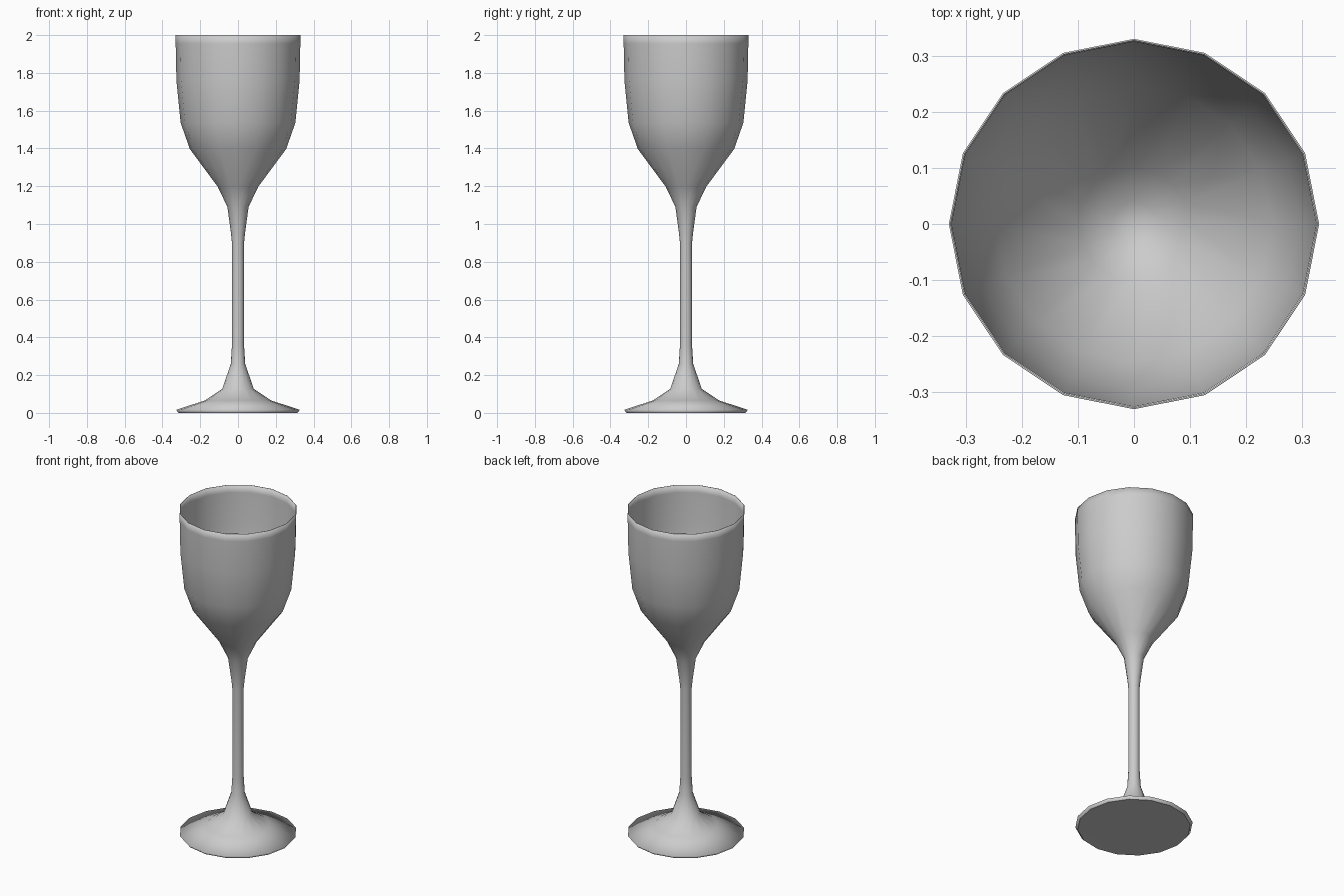
import bpy, bmesh
from math import cos, sin, tau

if "Cube" in bpy.data.objects:
    bpy.data.objects.remove(bpy.data.objects["Cube"])

SIDES = 16

# Profile (radius, height): underside, foot, stem, outer bowl, rim, inner bowl
foot = [(0.0, 0.004), (0.315, 0.0), (0.328, 0.016), (0.175, 0.066), (0.083, 0.128)]
stem = [(0.038, 0.26), (0.032, 0.36), (0.032, 0.90), (0.037, 0.95), (0.056, 1.09)]
bowl = [(0.107, 1.197), (0.255, 1.397), (0.304, 1.537), (0.326, 1.76), (0.33, 1.955), (0.33, 2.0)]
inside = [(0.327, 2.0), (0.325, 1.955), (0.32, 1.76), (0.297, 1.54), (0.247, 1.403),
          (0.10, 1.208), (0.04, 1.17), (0.0, 1.16)]


def lathe(name, profile):
    bm = bmesh.new()
    rings = []
    for r, z in profile:
        n = SIDES if r > 0 else 1
        rings.append([bm.verts.new((r * cos(tau * i / SIDES), r * sin(tau * i / SIDES), z))
                      for i in range(n)])
    for a, b in zip(rings, rings[1:]):
        for i in range(SIDES):
            j = (i + 1) % SIDES
            quad = [a[i % len(a)], a[j % len(a)], b[j % len(b)], b[i % len(b)]]
            bm.faces.new(list(dict.fromkeys(quad)))
    bmesh.ops.recalc_face_normals(bm, faces=bm.faces)
    for f in bm.faces:
        f.smooth = True
    # Crisp edge around the flat underside
    for e in bm.edges:
        if all(v in rings[1] for v in e.verts):
            e.smooth = False
    mesh = bpy.data.meshes.new(name)
    bm.to_mesh(mesh)
    bm.free()
    obj = bpy.data.objects.new(name, mesh)
    bpy.context.collection.objects.link(obj)
    return obj


lathe("wine_glass", foot + stem + bowl + inside)
